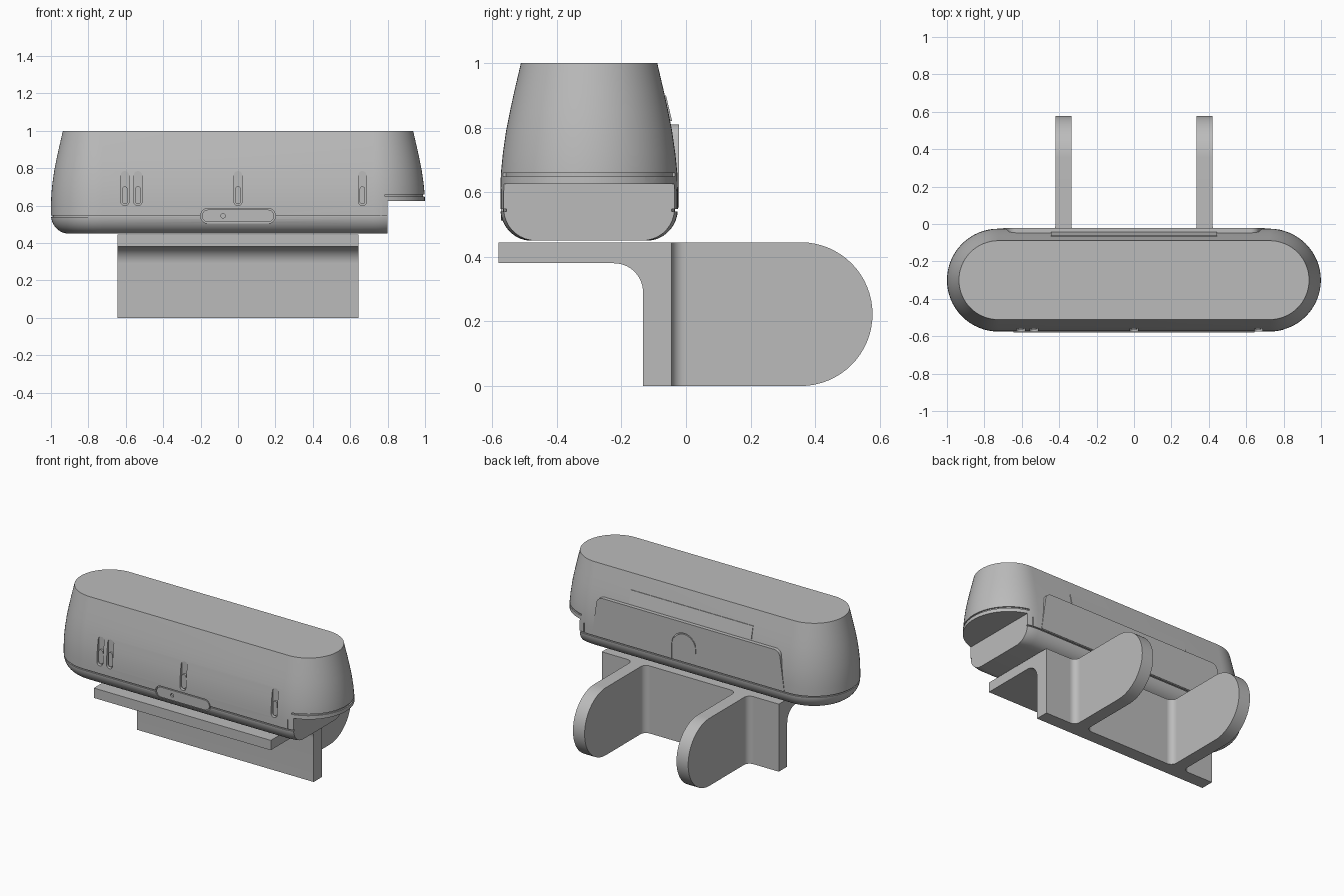
import bpy, bmesh, math
from mathutils import Vector

cube = bpy.data.objects.get("Cube")
if cube:
    bpy.data.objects.remove(cube)

grey = bpy.data.materials.new("plain grey")
grey.use_nodes = True
grey.diffuse_color = (0.5, 0.5, 0.5, 1)
grey.node_tree.nodes["Principled BSDF"].inputs["Base Color"].default_value = (0.5, 0.5, 0.5, 1)

CY, HALF = -0.3, 0.725      # body centre line and half length of its straight run


def finish(bm, name):
    bmesh.ops.recalc_face_normals(bm, faces=bm.faces)
    mesh = bpy.data.meshes.new(name)
    bm.to_mesh(mesh)
    bm.free()
    mesh.materials.append(grey)
    ob = bpy.data.objects.new(name, mesh)
    bpy.context.collection.objects.link(ob)
    return ob


def smooth(ob):
    bpy.ops.object.select_all(action='DESELECT')
    ob.select_set(True)
    bpy.context.view_layer.objects.active = ob
    bpy.ops.object.shade_smooth_by_angle(angle=math.radians(25))


def arc(cx, cy, r, a0, a1, n=16):
    angles = [math.radians(a0 + (a1 - a0) * i / n) for i in range(n + 1)]
    return [(cx + r * math.cos(a), cy + r * math.sin(a)) for a in angles]


def stadium(r, n=32):
    return arc(HALF, CY, r, -90, 90, n) + arc(-HALF, CY, r, 90, 270, n)


def prism(name, pts, axis, lo, hi):
    """Extrude a 2D outline along one axis."""
    place = {'x': lambda p, a: (a, p[0], p[1]),
             'y': lambda p, a: (p[0], a, p[1]),
             'z': lambda p, a: (p[0], p[1], a)}[axis]
    bm = bmesh.new()
    face = bm.faces.new([bm.verts.new(place(p, lo)) for p in pts])
    ext = bmesh.ops.extrude_face_region(bm, geom=[face])
    shift = Vector(place((0, 0), hi - lo))
    bmesh.ops.translate(bm, vec=shift, verts=[g for g in ext['geom'] if isinstance(g, bmesh.types.BMVert)])
    return finish(bm, name)


def loft(name, profile, closed=False, min_x=None):
    """Sweep (radius, z) points around the stadium path; closed makes a ring."""
    bm = bmesh.new()
    rings = [[bm.verts.new((x, y, z)) for x, y in stadium(r)] for r, z in profile]
    pairs = list(zip(rings, rings[1:]))
    if closed:
        pairs.append((rings[-1], rings[0]))
    else:
        bm.faces.new(rings[0])
        bm.faces.new(rings[-1])
    for a, b in pairs:
        for i in range(len(a)):
            j = (i + 1) % len(a)
            bm.faces.new((a[i], a[j], b[j], b[i]))
    if min_x is not None:
        bmesh.ops.bisect_plane(bm, geom=bm.verts[:] + bm.edges[:] + bm.faces[:],
                               plane_co=(min_x, 0, 0), plane_no=(-1, 0, 0), clear_outer=True)
        bmesh.ops.holes_fill(bm, edges=[e for e in bm.edges if e.is_boundary])
    return finish(bm, name)


def cut(target, cutter):
    cutter.hide_render = True
    mod = target.modifiers.new("cut", 'BOOLEAN')
    mod.operation, mod.solver, mod.object = 'DIFFERENCE', 'EXACT', cutter
    bpy.context.view_layer.objects.active = target
    bpy.ops.object.modifier_apply(modifier=mod.name)
    bpy.data.objects.remove(cutter)


def box(x0, x1, z0, z1):
    return [(x0, z0), (x1, z0), (x1, z1), (x0, z1)]


def pill(cx, cz, w, h):
    if h > w:
        r, d = w / 2, (h - w) / 2
        return arc(cx, cz + d, r, 0, 180) + arc(cx, cz - d, r, 180, 360)
    r, d = h / 2, (w - h) / 2
    return arc(cx + d, cz, r, -90, 90) + arc(cx - d, cz, r, 90, 270)


# Main housing: rounded base, straight belt with seam, tapering upper shell
base = [(0.18 + 0.095 * math.cos(t), 0.55 + 0.1 * math.sin(t))
        for t in [math.radians(-90 + 78 * i / 8) for i in range(9)]]
seam = [(0.274, 0.54), (0.266, 0.54), (0.266, 0.548), (0.275, 0.548)]
taper = [(0.275, 0.6), (0.273, 0.66), (0.267, 0.72), (0.257, 0.79),
         (0.245, 0.85), (0.232, 0.91), (0.211, 1.0)]
housing = loft("housing", base + seam + taper)

# Notch under the left end, with its own seams
cut(housing, prism("notch_cutter", box(0.8, 1.2, 0.3, 0.625), 'y', -1, 0.5))
cut(housing, loft("end_seam_cutter", [(0.265, 0.649), (0.3, 0.649), (0.3, 0.659), (0.265, 0.659)],
                  closed=True, min_x=0.785))
for side in (-1, 1):
    y = CY + side * 0.285
    cut(housing, prism("step_seam_cutter", box(0.761, 0.768, 0.544, 0.61), 'y', y - 0.02, y + 0.02))

# Front slots with a small slider in each
for x in (-0.605, -0.535, 0, 0.665):
    cut(housing, prism("slot_cutter", pill(x, 0.692, 0.044, 0.185), 'y', -0.7, -0.553))
    smooth(prism("slot_slider", pill(x, 0.655, 0.03, 0.095), 'y', -0.565, -0.54))

# Front button, set flush in a recess, with a pin hole
cut(housing, prism("button_cutter", pill(0, 0.545, 0.4, 0.08), 'y', -0.7, -0.556))
button = prism("front_button", pill(0, 0.545, 0.385, 0.066), 'y', -0.573, -0.54)
cut(button, prism("pin_hole_cutter", arc(-0.08, 0.545, 0.012, 0, 337.5, 15), 'y', -0.7, -0.56))
smooth(button)
smooth(housing)

# Back panel with rounded top corners and an arched tab
outline = ([(-0.70, 0.553), (0.70, 0.553)] + arc(0.625, 0.765, 0.045, 15, 90, 8)
           + arc(-0.625, 0.765, 0.045, 90, 165, 8))
panel = prism("back_panel", outline, 'y', -0.1, -0.022)
TAB = 0.03
cut(panel, prism("tab_cutter", [(TAB - 0.09, 0.5), (TAB + 0.09, 0.5)] + arc(TAB, 0.65, 0.09, 0, 180),
                 'y', -0.032, 0.1))
smooth(panel)
smooth(prism("back_tab", [(TAB - 0.083, 0.553), (TAB + 0.083, 0.553)] + arc(TAB, 0.65, 0.083, 0, 180),
             'y', -0.06, -0.023))

# Thin label plate lying on the sloped back
prism("back_label_plate", [(-0.085, 0.9), (-0.062, 0.9), (-0.043, 0.82), (-0.07, 0.82)], 'x', -0.445, 0.445)

# Mounting bracket: shelf and upright joined by a fillet
bracket = [(-0.58, 0.445), (-0.58, 0.38)] + arc(-0.223, 0.29, 0.09, 90, 0) + [
    (-0.133, 0), (-0.045, 0), (-0.045, 0.445)]
smooth(prism("bracket", bracket, 'x', -0.645, 0.645))

# Two rounded fins with fillets at the root
fin = [(-0.06, 0.445), (-0.06, 0)] + arc(0.355, 0.2225, 0.2225, -90, 90, 32)
R = 0.04
for name, s in (("left", 1), ("right", -1)):
    smooth(prism(name + "_fin", fin, 'x', min(s * 0.335, s * 0.42), max(s * 0.335, s * 0.42)))
    for x, d in ((0.42, 1), (0.335, -1)):
        curve = arc(x + d * R, -0.045 + R, R, 180 if d > 0 else 0, 270 if d > 0 else -90, 10)
        root = [(s * px, py) for px, py in [(x, -0.045)] + curve]
        smooth(prism(name + "_fin_fillet", root, 'z', 0, 0.445))
